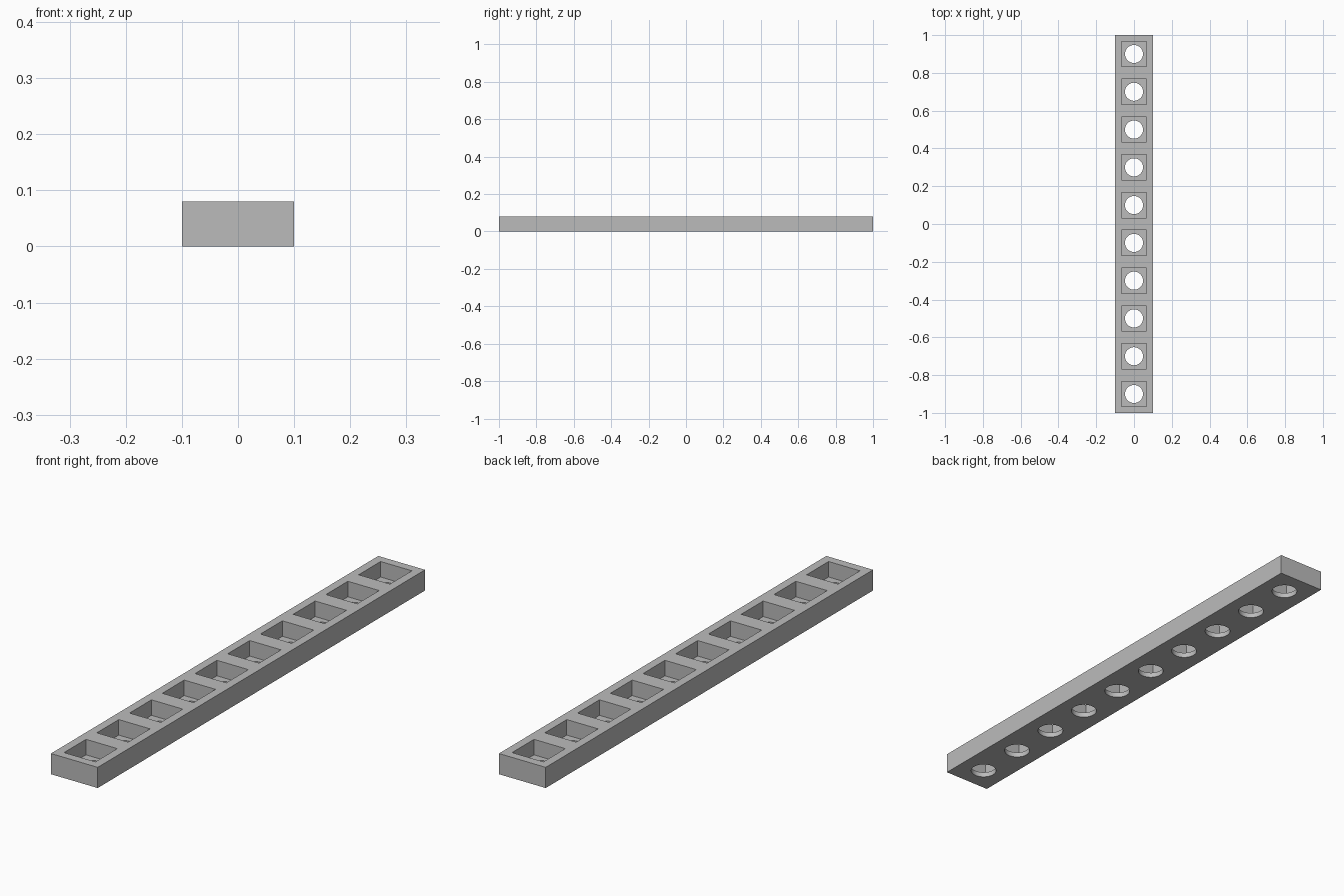
import bpy, bmesh
from mathutils import Matrix, Vector

LENGTH, WIDTH, HEIGHT = 2.0, 0.2, 0.08
COUNT = 10
PITCH = LENGTH / COUNT
FLOOR = 0.02          # thickness left under each pocket
POCKET = 0.134        # side of the square pocket
HOLE_RADIUS = 0.048

cube = bpy.data.objects.get("Cube")
if cube:
    bpy.data.objects.remove(cube, do_unlink=True)

grey = bpy.data.materials.new("light_grey")
grey.use_nodes = True
colour = (0.5, 0.5, 0.5, 1)
grey.diffuse_color = colour
grey.node_tree.nodes["Principled BSDF"].inputs["Base Color"].default_value = colour


def make_object(name, bm):
    mesh = bpy.data.meshes.new(name)
    bm.to_mesh(mesh)
    bm.free()
    mesh.materials.append(grey)
    obj = bpy.data.objects.new(name, mesh)
    bpy.context.collection.objects.link(obj)
    return obj


def add_box(bm, centre, size):
    matrix = Matrix.Translation(centre) @ Matrix.Diagonal((*size, 1))
    bmesh.ops.create_cube(bm, size=1, matrix=matrix)


# Solid bar
bm = bmesh.new()
add_box(bm, Vector((0, 0, HEIGHT / 2)), (WIDTH, LENGTH, HEIGHT))
bar = make_object("pocketed_bar", bm)

# Square pockets open at the top, round holes through their floors
pockets, holes = bmesh.new(), bmesh.new()
for i in range(COUNT):
    y = (i + 0.5) * PITCH - LENGTH / 2
    add_box(pockets, Vector((0, y, FLOOR + HEIGHT / 2)), (POCKET, POCKET, HEIGHT))
    bmesh.ops.create_cone(holes, cap_ends=True, segments=32, radius1=HOLE_RADIUS,
                          radius2=HOLE_RADIUS, depth=HEIGHT,
                          matrix=Matrix.Translation((0, y, FLOOR / 2)))
cutters = [make_object("pocket_cutter", pockets), make_object("hole_cutter", holes)]

# Cut the bar, then discard the cutters
for cutter in cutters:
    cutter.hide_render = True
    cut = bar.modifiers.new(cutter.name, 'BOOLEAN')
    cut.operation = 'DIFFERENCE'
    cut.solver = 'EXACT'
    cut.object = cutter

bpy.context.view_layer.objects.active = bar
bar.select_set(True)
for cut in list(bar.modifiers):
    bpy.ops.object.modifier_apply(modifier=cut.name)
for cutter in cutters:
    bpy.data.objects.remove(cutter, do_unlink=True)

bpy.ops.object.shade_smooth_by_angle()
